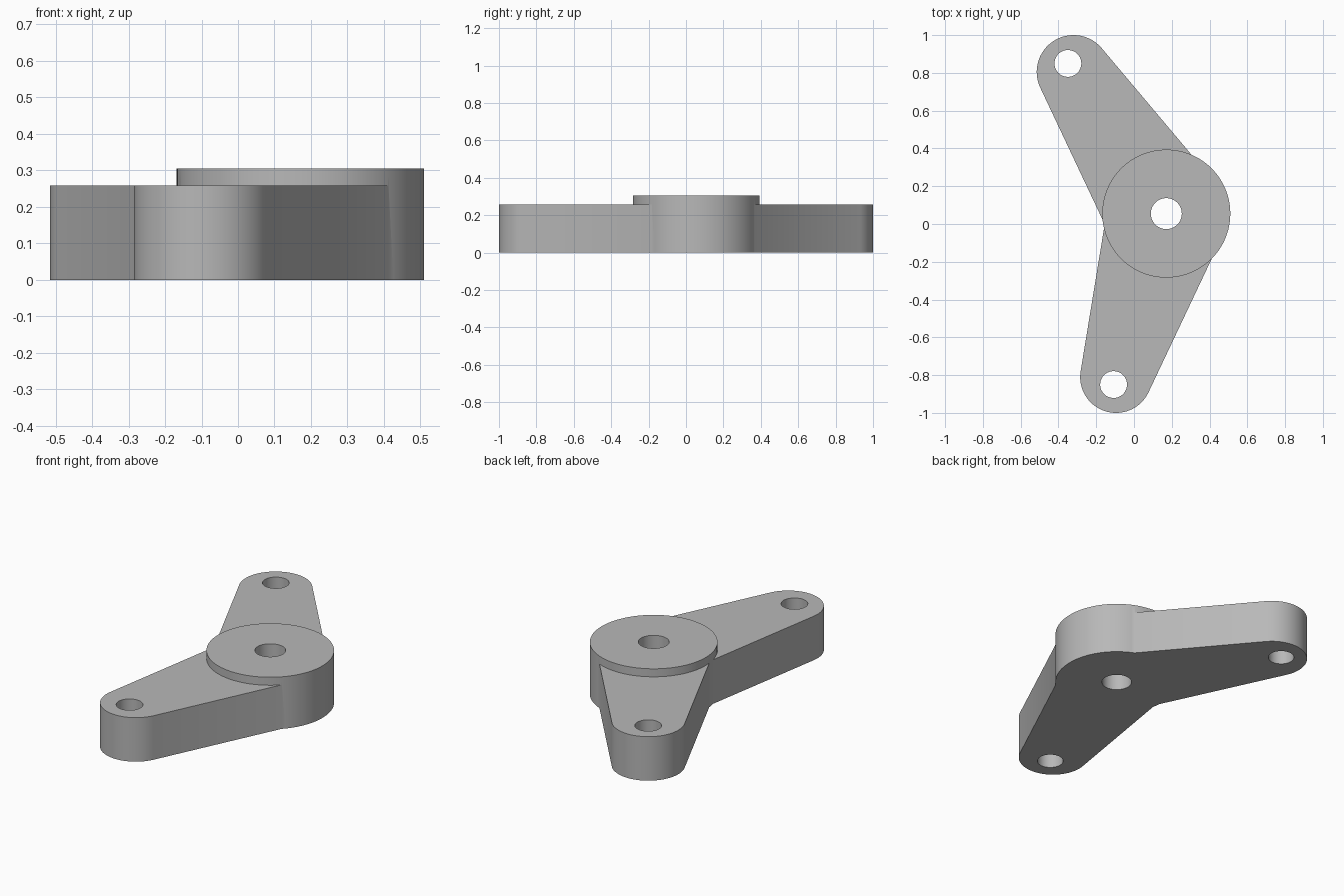
import bpy
import bmesh
from math import acos, atan2, cos, sin, pi
from mathutils import Vector

cube = bpy.data.objects.get("Cube")
if cube:
    bpy.data.objects.remove(cube, do_unlink=True)

HUB = Vector((0.171, 0.055))
HUB_RADIUS = 0.339
HUB_HEIGHT = 0.305
ARM_HEIGHT = 0.258

grey = bpy.data.materials.new("plain grey")
grey.use_nodes = True
grey.diffuse_color = (0.48, 0.48, 0.48, 1)
grey.node_tree.nodes["Principled BSDF"].inputs["Base Color"].default_value = grey.diffuse_color


def arc(centre, radius, start, end, steps):
    return [centre + radius * Vector((cos(a), sin(a)))
            for a in (start + (end - start) * i / steps for i in range(steps + 1))]


def circle(centre, radius, steps=96):
    return arc(centre, radius, 0, 2 * pi, steps)[:-1]


def prism(name, outline, bottom, top):
    """Extrude a flat counter-clockwise outline between two heights."""
    bm = bmesh.new()
    face = bm.faces.new([bm.verts.new((p.x, p.y, bottom)) for p in outline])
    new = bmesh.ops.extrude_face_region(bm, geom=[face], use_keep_orig=True)["geom"]
    raised = [v for v in new if isinstance(v, bmesh.types.BMVert)]
    bmesh.ops.translate(bm, verts=raised, vec=(0, 0, top - bottom))
    bmesh.ops.recalc_face_normals(bm, faces=bm.faces)
    mesh = bpy.data.meshes.new(name)
    bm.to_mesh(mesh)
    bm.free()
    mesh.materials.append(grey)
    obj = bpy.data.objects.new(name, mesh)
    bpy.context.collection.objects.link(obj)
    return obj


def arm(name, centre, radius, first, last):
    """Rounded arm end with tangent sides running to two points inside the hub."""
    def tangent(point, side):
        d = point - centre
        return atan2(d.y, d.x) + side * acos(radius / d.length)
    start, end = tangent(first, 1), tangent(last, -1)
    while end < start:
        end += 2 * pi
    outline = [first] + arc(centre, radius, start, end, 48) + [last]
    return prism(name, outline, 0, ARM_HEIGHT)


def combine(target, other, operation):
    mod = target.modifiers.new(operation.lower(), "BOOLEAN")
    mod.operation = operation
    mod.solver = "EXACT"
    mod.object = other
    bpy.context.view_layer.objects.active = target
    bpy.ops.object.modifier_apply(modifier=mod.name)
    bpy.data.objects.remove(other, do_unlink=True)


# Hub with two tapered arms joined into one body
body = prism("two_arm_lever", circle(HUB, HUB_RADIUS), 0, HUB_HEIGHT)
back_arm = arm("back_arm", Vector((-0.32, 0.805)), 0.195,
               Vector((0.342, 0.322)), Vector((-0.144, -0.025)))
front_arm = arm("front_arm", Vector((-0.095, -0.81)), 0.19,
                Vector((-0.15, 0.03)), Vector((0.43, -0.145)))
for part in (back_arm, front_arm):
    combine(body, part, "UNION")

# Through holes in the hub and both arm ends
for centre, radius in ((HUB, 0.082), (Vector((-0.35, 0.85)), 0.071),
                       (Vector((-0.108, -0.85)), 0.071)):
    combine(body, prism("hole_cutter", circle(centre, radius, 64), -0.1, 0.5), "DIFFERENCE")

# Smooth round walls with sharp rims
bpy.ops.object.select_all(action="DESELECT")
body.select_set(True)
bpy.context.view_layer.objects.active = body
bpy.ops.object.shade_smooth_by_angle(angle=pi / 6)
